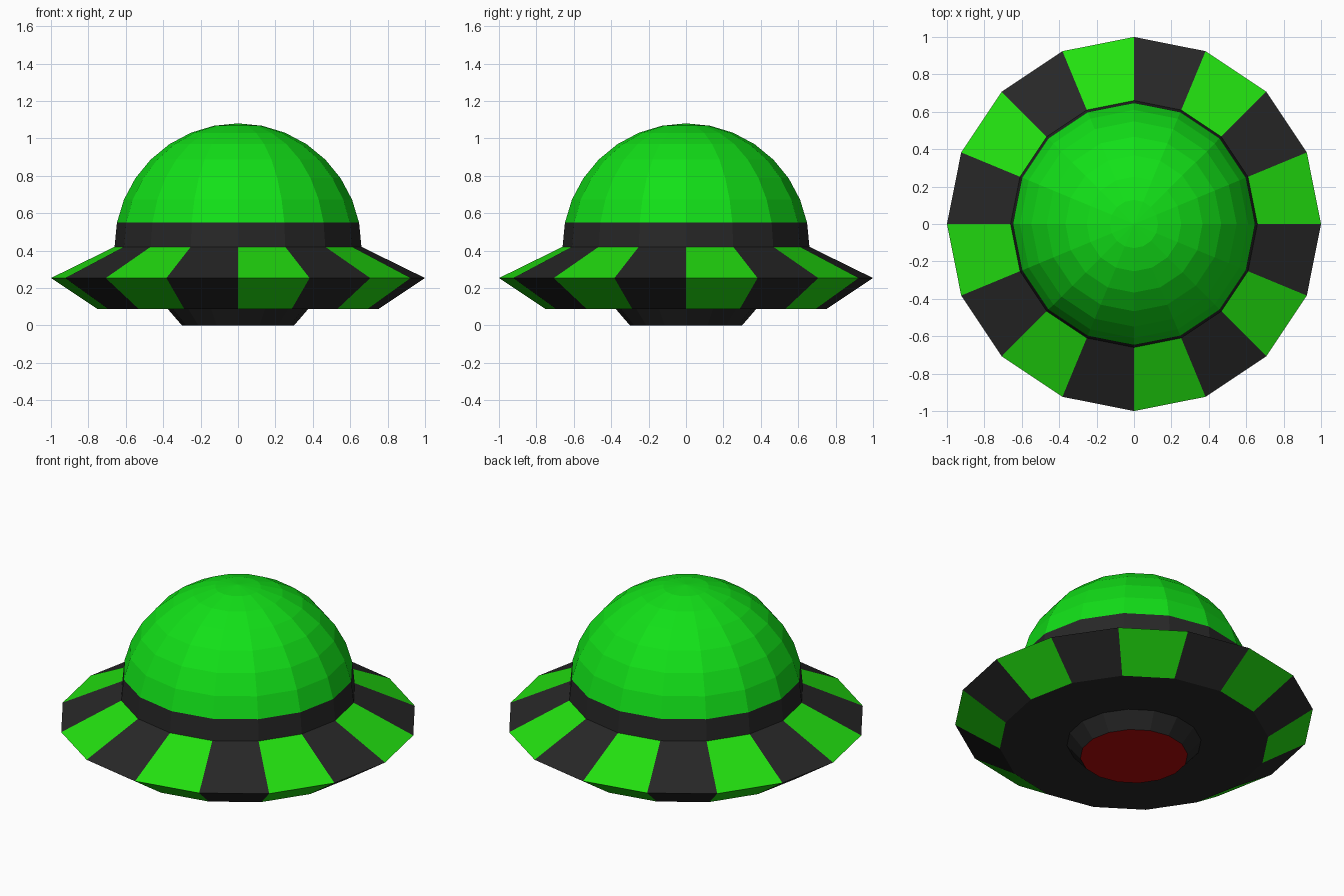
import bpy, bmesh, math

if "Cube" in bpy.data.objects:
    bpy.data.objects.remove(bpy.data.objects["Cube"])

SIDES = 16


def material(name, rgb):
    m = bpy.data.materials.new(name)
    m.diffuse_color = (*rgb, 1)
    m.use_nodes = True
    m.node_tree.nodes["Principled BSDF"].inputs["Base Color"].default_value = m.diffuse_color
    return m


BLACK = material("black", (0.02, 0.02, 0.02))
DOME_GREEN = material("dome_green", (0.006, 0.75, 0.009))
RIM_GREEN = material("rim_green", (0.016, 0.75, 0.005))
RED = material("red", (0.45, 0.003, 0.003))


def lathe(name, profile, mats, pick):
    """Spin (radius, z) points, listed bottom to top; pick(band, sector) gives the material slot."""
    bm = bmesh.new()
    rings = []
    for r, z in profile:
        if r == 0:
            rings.append([bm.verts.new((0, 0, z))] * SIDES)
        else:
            angles = [2 * math.pi * k / SIDES for k in range(SIDES)]
            rings.append([bm.verts.new((r * math.cos(a), r * math.sin(a), z)) for a in angles])
    for i, (low, high) in enumerate(zip(rings, rings[1:])):
        for k in range(SIDES):
            n = (k + 1) % SIDES
            corners = dict.fromkeys((low[k], low[n], high[n], high[k]))
            bm.faces.new(list(corners)).material_index = pick(i, k)
    mesh = bpy.data.meshes.new(name)
    bm.to_mesh(mesh)
    bm.free()
    for m in mats:
        mesh.materials.append(m)
    obj = bpy.data.objects.new(name, mesh)
    bpy.context.collection.objects.link(obj)
    return obj


# Hemispherical dome with a black lowest band
steps = 8
dome = [(0.66 * math.cos(math.pi / 2 * i / steps), 0.42 + 0.66 * math.sin(math.pi / 2 * i / steps))
        for i in range(steps)] + [(0, 1.08)]
lathe("dome", dome, [BLACK, DOME_GREEN], lambda i, k: int(i > 0))

# Striped saucer rim with a flat black underside
lathe("saucer_rim", [(0.375, 0.087), (0.75, 0.087), (1.0, 0.253), (0.66, 0.42)],
      [BLACK, RIM_GREEN], lambda i, k: int(i > 0 and k % 2 == 0))

# Tapered base with a red light underneath
lathe("base", [(0, 0), (0.30, 0), (0.375, 0.087)], [BLACK, RED], lambda i, k: int(i == 0))
